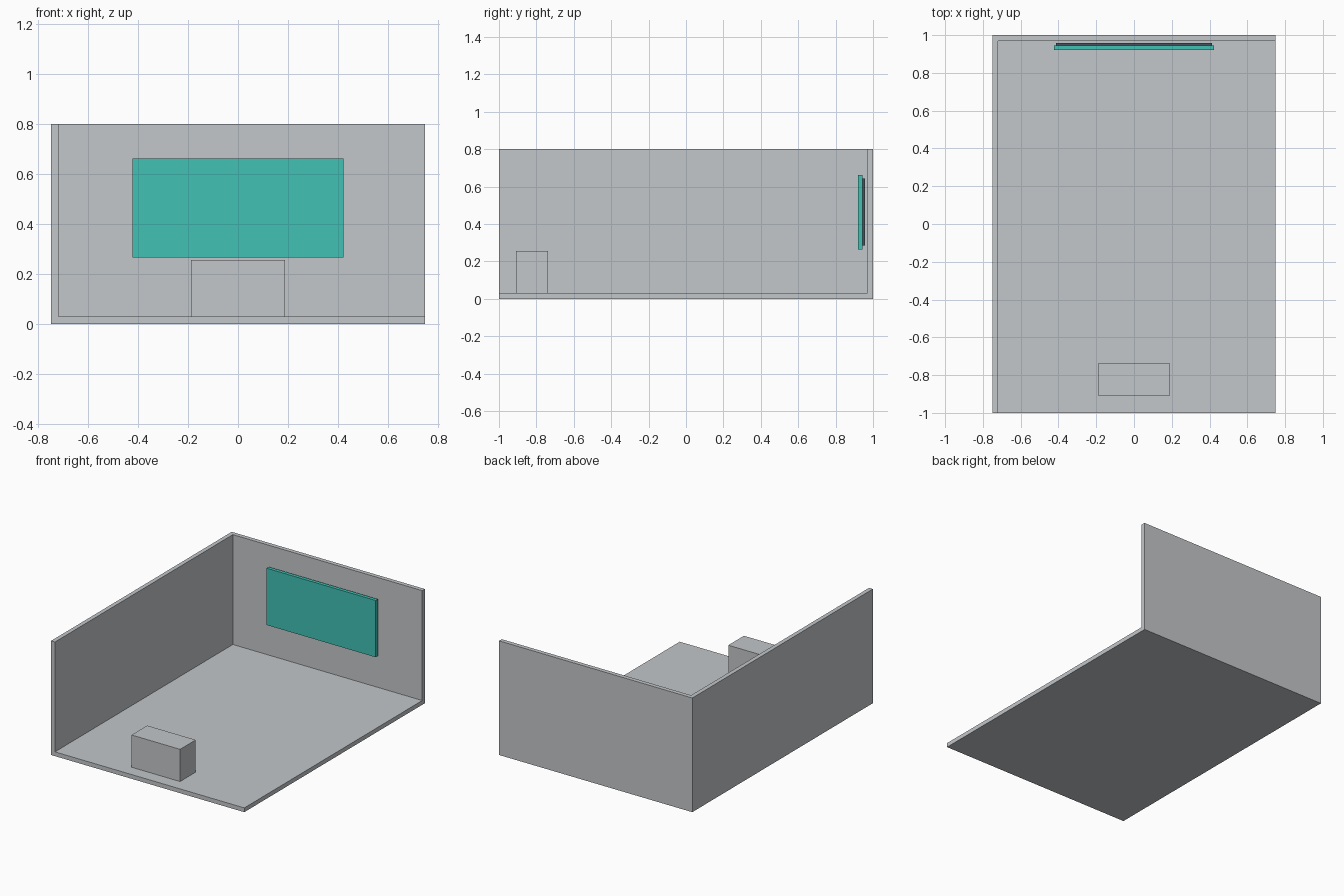
import bpy

if "Cube" in bpy.data.objects:
    bpy.data.objects.remove(bpy.data.objects["Cube"])


def material(name, rgb):
    m = bpy.data.materials.new(name)
    m.diffuse_color = (*rgb, 1.0)
    m.use_nodes = True
    m.node_tree.nodes["Principled BSDF"].inputs["Base Color"].default_value = m.diffuse_color
    return m


grey = material("light grey", (0.546, 0.571, 0.591))
teal = material("teal", (0.053, 0.533, 0.456))
dark = material("dark slate", (0.06, 0.085, 0.11))


def box(name, low, high, mat):
    """Axis-aligned box between two corners."""
    centre = [(a + b) / 2 for a, b in zip(low, high)]
    bpy.ops.mesh.primitive_cube_add(size=1, location=centre)
    ob = bpy.context.object
    ob.name = name
    ob.scale = [b - a for a, b in zip(low, high)]
    bpy.ops.object.transform_apply(location=False, rotation=False, scale=True)
    ob.data.materials.append(mat)
    return ob


W, H, T = 0.749, 0.8, 0.03  # half width, wall height, wall thickness

# Room shell: floor, left wall and back wall in one piece
room = box("room_shell", (-W, -1, 0), (W, 1, H), grey)
cutter = box("room_cutter", (-W + T, -1.2, T), (W + 0.2, 1 - T, H + 0.2), grey)
cut = room.modifiers.new("hollow", 'BOOLEAN')
cut.operation = 'DIFFERENCE'
cut.solver = 'EXACT'
cut.object = cutter
bpy.context.view_layer.objects.active = room
bpy.ops.object.modifier_apply(modifier=cut.name)
bpy.data.objects.remove(cutter, do_unlink=True)

# Low block near the open front
box("floor_block", (-0.188, -0.91, T), (0.188, -0.737, 0.256), grey)

# Wall panel and its smaller backing plate
box("wall_panel", (-0.423, 0.92, 0.265), (0.423, 0.944, 0.663), teal)
box("panel_backing", (-0.412, 0.944, 0.286), (0.412, 0.957, 0.642), dark)
